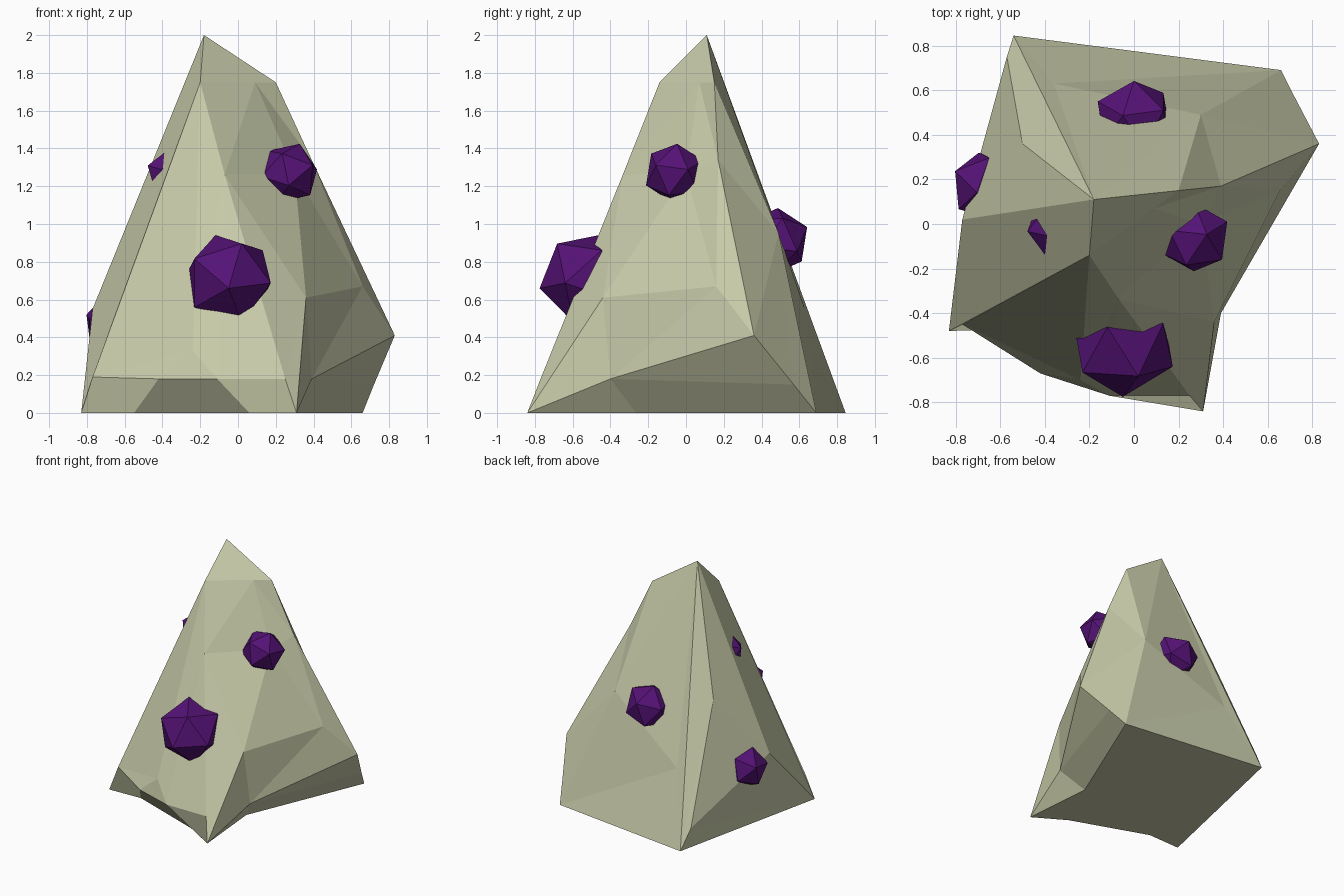
import bpy, bmesh
from mathutils import Vector

if "Cube" in bpy.data.objects:
    bpy.data.objects.remove(bpy.data.objects["Cube"])


def material(name, color):
    m = bpy.data.materials.new(name)
    m.diffuse_color = (*color, 1)
    m.use_nodes = True
    m.node_tree.nodes["Principled BSDF"].inputs["Base Color"].default_value = m.diffuse_color
    return m


def add_object(name, bm, mat):
    mesh = bpy.data.meshes.new(name)
    bmesh.ops.recalc_face_normals(bm, faces=bm.faces)
    bm.to_mesh(mesh)
    bm.free()
    mesh.materials.append(mat)
    ob = bpy.data.objects.new(name, mesh)
    bpy.context.collection.objects.link(ob)
    return ob


stone = material("stone", (0.58, 0.60, 0.40))
purple = material("purple_crystal", (0.09, 0.006, 0.18))

# Rock corners, one letter each
corners = dict(
    # summit and shoulders
    A=(-.18, .11, 2), B=(-.2, -.14, 1.75), J=(.2, .15, 1.75), M=(.09, .07, 1.75),
    # right flank
    I=(-.07, -.335, 1.26), L=(.3, 0, 1.27), K=(.39, .17, 1.34), F=(.36, -.44, .61),
    N=(.66, .16, .67), R=(.83, .36, .41), P=(.39, -.40, .18), W=(.72, .57, .15),
    # back and left flank
    Q=(.3, .49, .95), S=(-.36, .63, .55), T=(-.5, .36, 1.05), U=(-.77, .02, .55),
    V=(-.57, .75, .16),
    # front foot
    C=(-.77, -.45, .19), D=(-.42, -.67, .18), d=(-.24, -.70, .33),
    E=(-.11, -.77, .18), H=(.25, -.77, .18),
    # base outline
    X=(-.83, -.48, 0), c=(-.55, -.47, 0), e=(.06, -.69, 0), Y=(.31, -.84, 0),
    G=(.26, -.265, 0), Z=(.66, .69, 0), O=(-.54, .845, 0))

# Facets named by their corners: summit, right, back, left, front, underside
facets = """ABMJ BIM IFL ILM IHF HYF MLK MKJ
LFN LNK KNR FPN NPR PWR FYP YGP PGZW
JKQ KRQ RWQ WZQ AJQ AQS QZS SZO ASO
ATO TVO TUV UXV XOV BUX BXC AUT ABU
BCd CDd BdI IdE IEH dDE CXcD DceE EeYH
XceYGZO"""

bm = bmesh.new()
v = {k: bm.verts.new(p) for k, p in corners.items()}
for word in facets.split():
    bm.faces.new([v[k] for k in word])
add_object("rock", bm, stone)

# Crystals half sunk in the rock: centre, radius, outward axis
crystals = {
    "front_crystal": ((-.05, -.53, .71), .25, (0, -.98, -.2)),
    "right_crystal": ((.27, -.06, 1.27), .165, (.75, -.6, .25)),
    "upper_left_crystal": ((-.36, -.02, 1.27), .125, (-.9, -.1, .3)),
    "lower_left_crystal": ((-.66, .17, .47), .165, (-.85, .4, .3)),
    "back_crystal": ((0, .475, .91), .182, (0, .9, .4)),
}
for name, (centre, radius, axis) in crystals.items():
    bm = bmesh.new()
    bmesh.ops.create_icosphere(bm, subdivisions=1, radius=radius)
    rot = Vector(axis).to_track_quat('Z', 'Y').to_matrix()
    bmesh.ops.rotate(bm, verts=bm.verts, matrix=rot)
    add_object(name, bm, purple).location = centre
